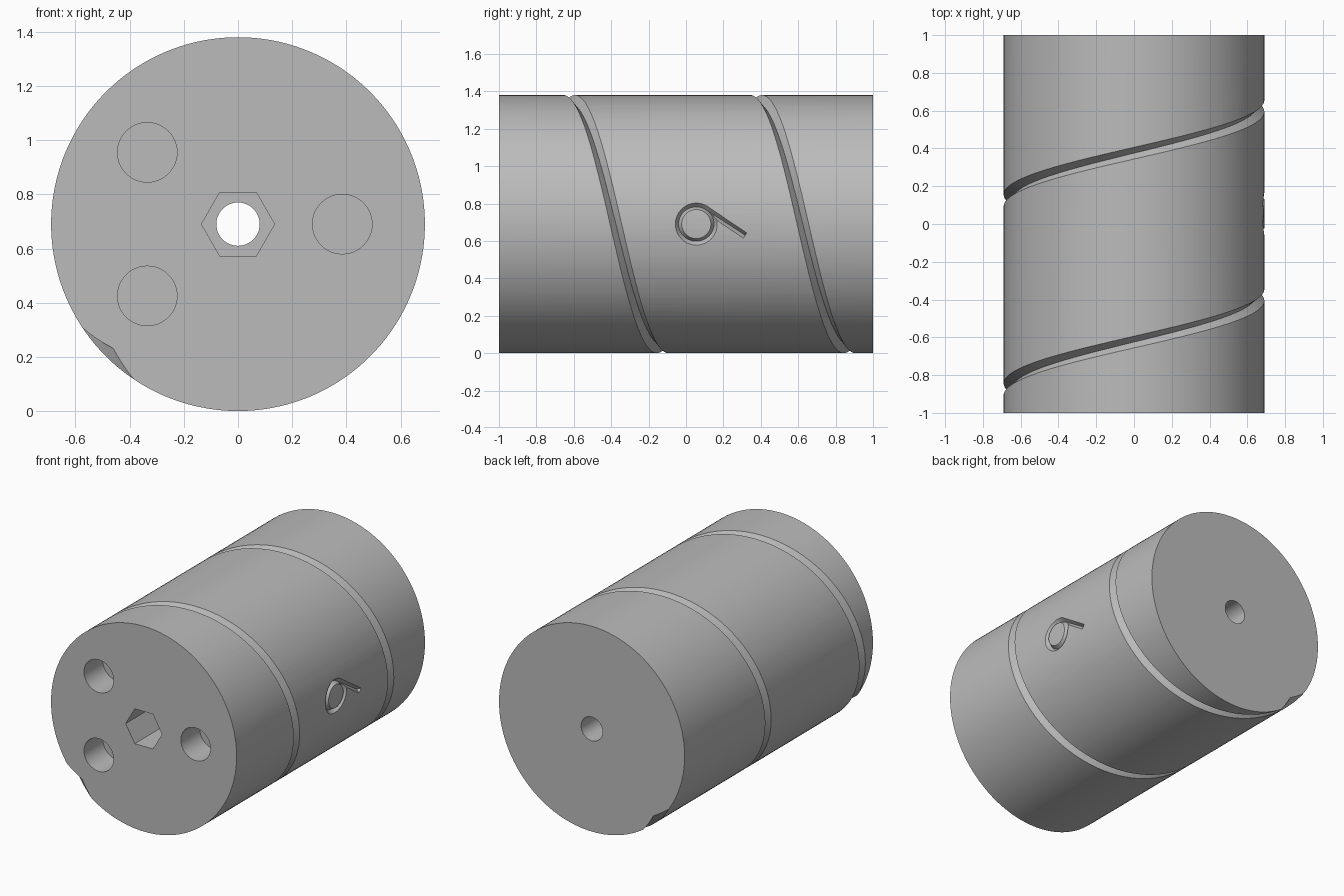
import bpy, bmesh
from math import sin, cos, pi, asin, radians
from mathutils import Matrix

R = 0.69          # drum radius
HALF = 1.0        # half the drum length
PITCH = 1.0       # advance of the spiral per turn

cube = bpy.data.objects.get("Cube")
if cube:
    bpy.data.objects.remove(cube, do_unlink=True)

grey = bpy.data.materials.new("mid_grey")
grey.use_nodes = True
colour = (0.5, 0.5, 0.5, 1)
grey.diffuse_color = colour
grey.node_tree.nodes["Principled BSDF"].inputs["Base Color"].default_value = colour


def make_object(name, bm):
    bmesh.ops.recalc_face_normals(bm, faces=bm.faces)
    mesh = bpy.data.meshes.new(name)
    bm.to_mesh(mesh)
    bm.free()
    mesh.materials.append(grey)
    obj = bpy.data.objects.new(name, mesh)
    bpy.context.collection.objects.link(obj)
    return obj


def rod(name, x, z, radius, y0, y1, sides):
    """Prism lying along y, with a corner on the x axis."""
    bm = bmesh.new()
    bmesh.ops.create_cone(bm, cap_ends=True, segments=sides, radius1=radius,
                          radius2=radius, depth=y1 - y0)
    if sides == 6:
        bmesh.ops.rotate(bm, verts=bm.verts, matrix=Matrix.Rotation(pi / 6, 3, 'Z')
                         if abs(max(v.co.x for v in bm.verts) - radius) > 0.001
                         else Matrix.Identity(3))
    bmesh.ops.rotate(bm, verts=bm.verts, matrix=Matrix.Rotation(pi / 2, 3, 'X'))
    bmesh.ops.translate(bm, verts=bm.verts, vec=(x, (y0 + y1) / 2, z))
    return make_object(name, bm)


def on_drum(angle, y, r):
    """Point at an angle from the top towards +x."""
    return (r * sin(angle), y, R + r * cos(angle))


def vee_cutter(name, path, half_width, depth, closed=False):
    """Sweep a V section over the drum; path items are (angle, y, d_angle, d_y)."""
    lift = 0.02
    wide = half_width * (depth + lift) / depth
    bm = bmesh.new()
    rings = []
    for a, y, da, dy in path:
        section = [(0, -depth), (wide, lift), (-wide, lift)]
        rings.append([bm.verts.new(on_drum(a + da * w / R, y + dy * w, R + h))
                      for w, h in section])
    pairs = list(zip(rings, rings[1:]))
    if closed:
        pairs.append((rings[-1], rings[0]))
    else:
        bm.faces.new(rings[0])
        bm.faces.new(rings[-1])
    for p, q in pairs:
        for i in range(3):
            j = (i + 1) % 3
            bm.faces.new((p[i], p[j], q[j], q[i]))
    return make_object(name, bm)


# Drum body
drum = rod("drum", 0, R, R, -HALF, HALF, 144)

# Axle bore, hexagonal nut recess and three blind holes in the front
cutters = [rod("axle_bore", 0, R, 0.08, -1.2, 1.2, 48),
           rod("nut_recess", 0, R, 0.135, -1.2, -0.6, 6)]
for x, dz in ((0.385, 0), (-0.335, 0.265), (-0.335, -0.265)):
    cutters.append(rod("blind_hole", x, R + dz, 0.11, -1.2, -0.8, 48))

# Spiral groove, running out through both ends
spiral = []
steps = 200
for i in range(steps + 1):
    y = -1.1 + 2.2 * i / steps
    spiral.append(((y - 0.375) / PITCH * 2 * pi, y, 0, 1))
cutters.append(vee_cutter("spiral_groove", spiral, 0.031, 0.04))

# Small engraved loop with a straight tail on the +x side
LOOP_Y, LOOP_R = 0.055, 0.095


def side_point(y, dz, ny, nz):
    return (pi / 2 - asin(dz / R), y, -nz, ny)


loop = []
for i in range(64):
    t = 2 * pi * i / 64
    loop.append(side_point(LOOP_Y + LOOP_R * cos(t), LOOP_R * sin(t), cos(t), sin(t)))
cutters.append(vee_cutter("loop_groove", loop, 0.017, 0.025, closed=True))

t = radians(56)
tail = []
for i in range(13):
    s = 0.25 * i / 12
    tail.append(side_point(LOOP_Y + LOOP_R * cos(t) + s * sin(t),
                           LOOP_R * sin(t) - s * cos(t), cos(t), sin(t)))
cutters.append(vee_cutter("tail_groove", tail, 0.0165, 0.0245))

# Cut everything out of the drum
bpy.ops.object.select_all(action='DESELECT')
bpy.context.view_layer.objects.active = drum
drum.select_set(True)
for cutter in cutters:
    mod = drum.modifiers.new(cutter.name, 'BOOLEAN')
    mod.operation = 'DIFFERENCE'
    mod.solver = 'EXACT'
    mod.object = cutter
    bpy.ops.object.modifier_apply(modifier=mod.name)
for cutter in cutters:
    bpy.data.objects.remove(cutter, do_unlink=True)

bpy.ops.object.shade_smooth_by_angle(angle=radians(25))
